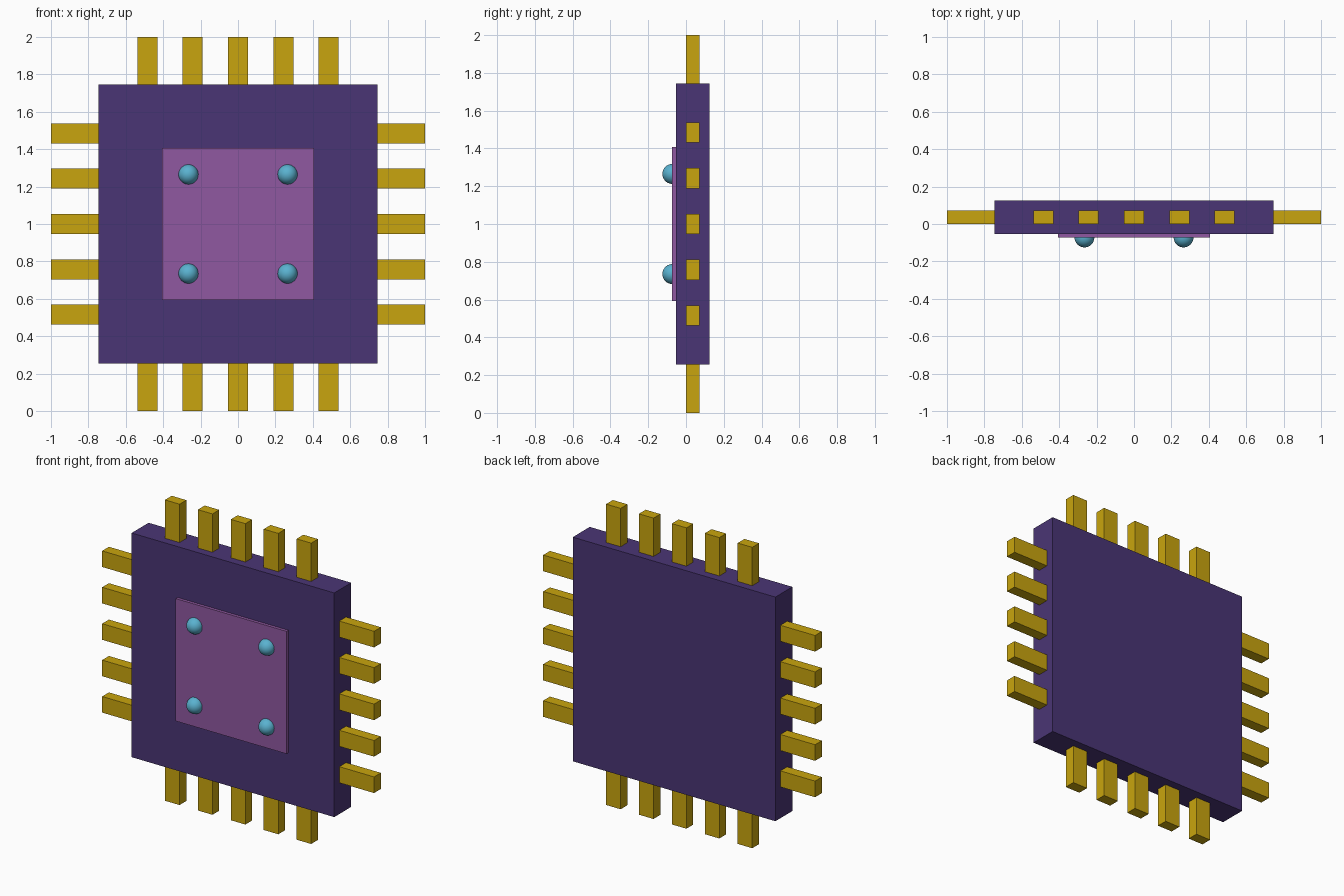
import bpy
from mathutils import Vector

default = bpy.data.objects.get("Cube")
if default:
    bpy.data.objects.remove(default, do_unlink=True)


def make_material(name, rgb):
    colour = [(c / 255 / 12.92) if c <= 10 else ((c / 255 + 0.055) / 1.055) ** 2.4 for c in rgb] + [1]
    mat = bpy.data.materials.new(name)
    mat.use_nodes = True
    mat.diffuse_color = colour
    mat.node_tree.nodes["Principled BSDF"].inputs["Base Color"].default_value = colour
    return mat


dark_purple = make_material("dark_purple", (74, 53, 117))
light_purple = make_material("light_purple", (144, 88, 161))
gold = make_material("gold", (201, 165, 14))
sky_blue = make_material("sky_blue", (90, 178, 208))


def box(name, low, high, mat):
    """Axis-aligned box between two corners."""
    low, high = Vector(low), Vector(high)
    bpy.ops.mesh.primitive_cube_add(size=1, location=(low + high) / 2)
    obj = bpy.context.object
    obj.name = name
    obj.scale = high - low
    bpy.ops.object.transform_apply(location=False, rotation=False, scale=True)
    obj.data.materials.append(mat)
    return obj


MID = 1.0          # height of the centre
BODY = 0.745       # half width of the body
PLATE = 0.407      # half width of the raised plate
FRONT, BACK = -0.053, 0.125
PIN_FRONT, PIN_BACK = 0.001, 0.072
PIN_HALF, PITCH = 0.0535, 0.242
PLATE_FRONT = -0.073

# Square body and raised front plate
box("chip_body", (-BODY, FRONT, MID - BODY), (BODY, BACK, MID + BODY), dark_purple)
box("front_plate", (-PLATE, PLATE_FRONT, MID - PLATE), (PLATE, FRONT + 0.01, MID + PLATE), light_purple)

# Five contact pins on each of the four edges
for i in range(-2, 3):
    a, b = i * PITCH - PIN_HALF, i * PITCH + PIN_HALF
    for sign, side, level in ((-1, "right", "bottom"), (1, "left", "top")):
        near, far = sorted((sign * (BODY - 0.02), sign * 1.0))
        box(f"{side}_pin_{i + 3}", (near, PIN_FRONT, MID + a), (far, PIN_BACK, MID + b), gold)
        box(f"{level}_pin_{i + 3}", (a, PIN_FRONT, MID + near), (b, PIN_BACK, MID + far), gold)

# Round studs near the plate corners
for sx, side in ((-1, "right"), (1, "left")):
    for sz, level in ((-1, "lower"), (1, "upper")):
        bpy.ops.mesh.primitive_uv_sphere_add(
            segments=32, ring_count=16, radius=0.053,
            location=(sx * 0.265, PLATE_FRONT + 0.001, MID + sz * 0.265))
        stud = bpy.context.object
        stud.name = f"{level}_{side}_stud"
        stud.data.materials.append(sky_blue)
        bpy.ops.object.shade_smooth()
